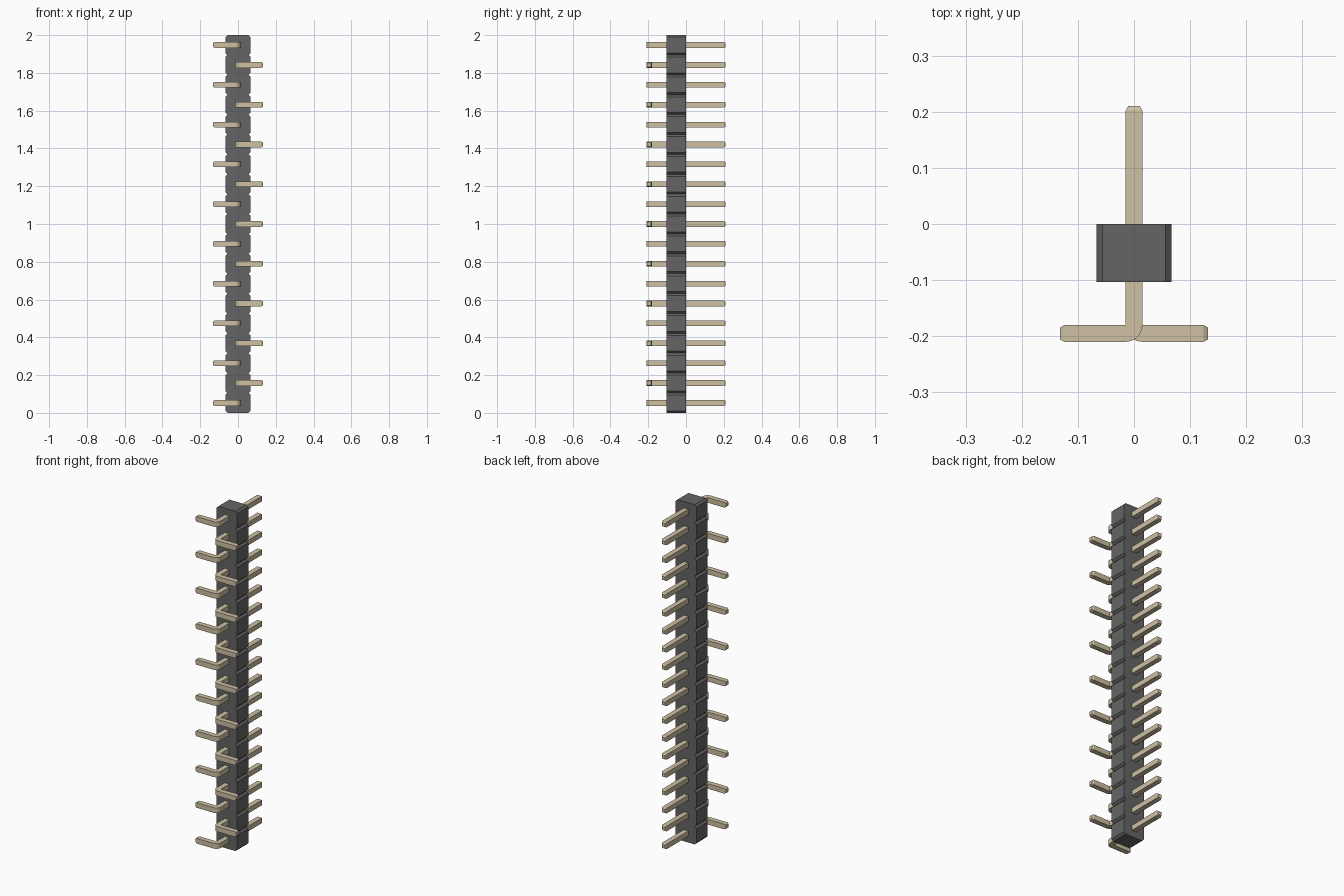
import bpy, bmesh, math
from mathutils import Vector

if "Cube" in bpy.data.objects:
    bpy.data.objects.remove(bpy.data.objects["Cube"])

COUNT = 19
PITCH = 2 / COUNT
HALF = 0.015       # half thickness of a pin
TIP = 0.008        # length of the tapered pin tip


def material(name, rgb):
    m = bpy.data.materials.new(name)
    m.diffuse_color = (*rgb, 1)
    m.use_nodes = True
    m.node_tree.nodes["Principled BSDF"].inputs["Base Color"].default_value = m.diffuse_color
    return m


def prism(points, depth):
    """Closed profile extruded along a vector, with outward normals."""
    bm = bmesh.new()
    face = bm.faces.new([bm.verts.new(p) for p in points])
    new = bmesh.ops.extrude_face_region(bm, geom=[face])["geom"]
    bmesh.ops.translate(bm, vec=depth,
                        verts=[v for v in new if isinstance(v, bmesh.types.BMVert)])
    bmesh.ops.recalc_face_normals(bm, faces=bm.faces)
    return bm


def to_mesh(bm, name, mat):
    mesh = bpy.data.meshes.new(name)
    bm.to_mesh(mesh)
    bm.free()
    mesh.materials.append(mat)
    return mesh


def add(name, mesh, z=0):
    ob = bpy.data.objects.new(name, mesh)
    ob.location.z = z
    bpy.context.collection.objects.link(ob)
    return ob


def pin_mesh(name, side, mat):
    """Bent pin: straight rear prong, front foot turned towards side (+1 / -1)."""
    foot_x, back_y = 0.132 - TIP, 0.21 - TIP
    pts = [(HALF, -0.18), (foot_x, -0.18), (foot_x, -0.21)]
    for i in range(9):                      # rounded outer corner of the bend
        a = math.radians(270 - 90 * i / 8)
        pts.append((HALF + 2 * HALF * math.cos(a), -0.18 + 2 * HALF * math.sin(a)))
    pts += [(-HALF, back_y), (HALF, back_y)]
    bm = prism([(side * x, y, -HALF) for x, y in pts], Vector((0, 0, 2 * HALF)))
    # tapered tips on both ends
    for target in (Vector((side * foot_x, -0.195, 0)), Vector((0, back_y, 0))):
        end = min(bm.faces, key=lambda f: (f.calc_center_median() - target).length)
        normal = end.normal.copy()
        tip = bmesh.ops.extrude_discrete_faces(bm, faces=[end])["faces"][0]
        for v in tip.verts:
            v.co = target + (v.co - target) * 0.7 + normal * TIP
    # smooth only the bend
    bm.normal_update()
    for f in bm.faces:
        n = f.normal
        f.smooth = abs(n.x) > 0.05 and abs(n.y) > 0.05 and abs(n.z) < 0.05
    return to_mesh(bm, name, mat)


plastic = material("dark_plastic", (0.13, 0.13, 0.13))
metal = material("pale_gold", (0.62, 0.53, 0.37))

# notched housing strip
wide, narrow, chamfer = 0.067, 0.056, 0.011
right = [(narrow, 0)]
for i in range(COUNT):
    z0, z1 = i * PITCH, (i + 1) * PITCH
    right += [(wide, z0 + chamfer), (wide, z1 - chamfer), (narrow, z1)]
outline = right + [(-x, z) for x, z in reversed(right)]
add("housing", to_mesh(prism([(x, -0.103, z) for x, z in outline],
                             Vector((0, 0.103, 0))), "housing", plastic))

# pins with feet alternating left and right
meshes = [pin_mesh("pin_left", -1, metal), pin_mesh("pin_right", 1, metal)]
for i in range(COUNT):
    add(f"pin_{i + 1}", meshes[i % 2], (i + 0.5) * PITCH)
